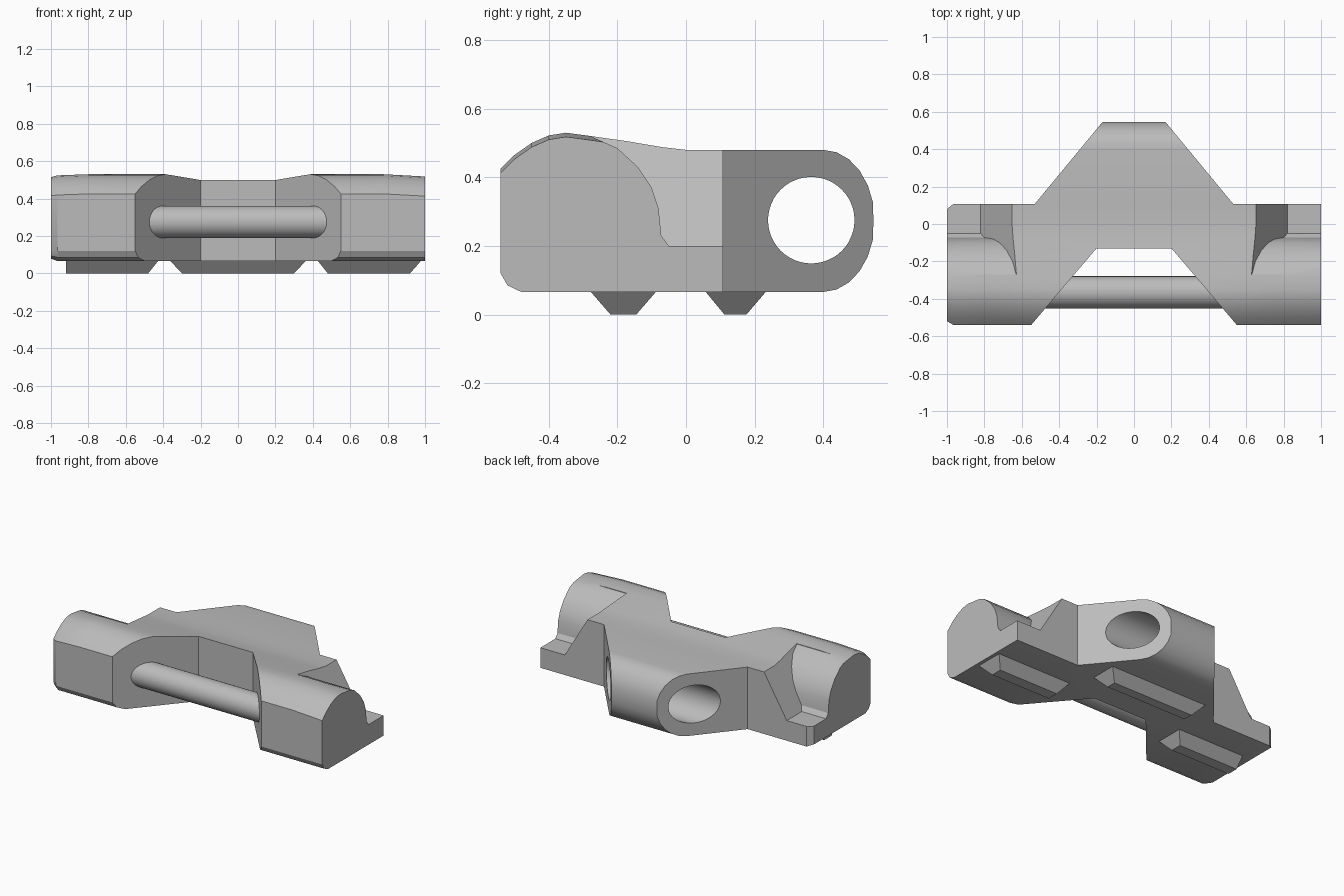
import bpy, bmesh, math
from mathutils import Matrix

if "Cube" in bpy.data.objects:
    bpy.data.objects.remove(bpy.data.objects["Cube"], do_unlink=True)

grey = bpy.data.materials.new("plain grey")
grey.use_nodes = True
grey.diffuse_color = (0.5, 0.5, 0.5, 1)
grey.node_tree.nodes["Principled BSDF"].inputs["Base Color"].default_value = (0.5, 0.5, 0.5, 1)


def make(name, bm):
    bmesh.ops.recalc_face_normals(bm, faces=bm.faces)
    mesh = bpy.data.meshes.new(name)
    bm.to_mesh(mesh)
    bm.free()
    mesh.materials.append(grey)
    obj = bpy.data.objects.new(name, mesh)
    bpy.context.collection.objects.link(obj)
    return obj


def loft(name, rings):
    """Skin a row of equal-length vertex rings and cap both ends."""
    bm = bmesh.new()
    rows = [[bm.verts.new(p) for p in ring] for ring in rings]
    n = len(rows[0])
    for a, b in zip(rows, rows[1:]):
        for i in range(n):
            j = (i + 1) % n
            bm.faces.new((a[i], a[j], b[j], b[i]))
    bm.faces.new(rows[0])
    bm.faces.new(rows[-1])
    return make(name, bm)


def rod(name, y, z, radius, length):
    bm = bmesh.new()
    turn = Matrix.Translation((0, y, z)) @ Matrix.Rotation(math.pi / 2, 4, 'Y')
    bmesh.ops.create_cone(bm, cap_ends=True, segments=48, radius1=radius,
                          radius2=radius, depth=length, matrix=turn)
    return make(name, bm)


def activate(obj):
    bpy.ops.object.select_all(action='DESELECT')
    obj.select_set(True)
    bpy.context.view_layer.objects.active = obj


def cut(obj, tool, operation='DIFFERENCE'):
    activate(obj)
    mod = obj.modifiers.new("cut", 'BOOLEAN')
    mod.object, mod.operation, mod.solver = tool, operation, 'EXACT'
    bpy.ops.object.modifier_apply(modifier=mod.name)
    bpy.data.objects.remove(tool, do_unlink=True)


# Body: side profile swept across, with the right end chamfered
nose = [(0.4 + 0.15 * math.sin(a), 0.273 + 0.207 * math.cos(a))
        for a in [math.pi * i / 12 for i in range(13)]]
# Flatten the tip of the nose slightly
nose = [(min(y, 0.546), z) for y, z in nose]
profile = [(-0.54, 0.12), (-0.54, 0.425), (-0.5, 0.465), (-0.45, 0.5), (-0.4, 0.522),
           (-0.35, 0.53), (-0.29, 0.522), (-0.17, 0.505), (-0.07, 0.488), (0, 0.48)]
profile += nose + [(-0.48, 0.066), (-0.52, 0.085)]


def section(x, inset, drop):
    return [(x, -0.2 + (y + 0.2) * inset, 0.27 + (z - 0.27) * inset - (drop if z > 0.4 else 0))
            for y, z in profile]


body = loft("body", [section(-1, 0.94, 0), section(-0.965, 1, 0.006), section(-0.8, 1, 0),
                     section(0.78, 1, 0), section(1.0, 1, 0.012)])

# Plan outline trims the sweep to shape
plan = [(-1.1, -0.6), (-0.6, -0.6), (-0.55, -0.54), (-0.2, -0.13), (0.2, -0.13),
        (0.55, -0.54), (0.6, -0.6), (1.1, -0.6), (1.1, 0.108), (0.53, 0.108),
        (0.168, 0.546), (-0.168, 0.546), (-0.53, 0.108), (-0.965, 0.108), (-1.1, 0.0)]
trim = loft("plan_trim", [[(x, y, z) for x, y in plan] for z in (-0.1, 0.8)])
cut(body, trim, 'INTERSECT')

# End shelves: barrel-shaped notch with a sloping inner wall
notch = [(-0.27, 0.516), (-0.2, 0.485), (-0.14, 0.43), (-0.1, 0.37), (-0.08, 0.31),
         (-0.072, 0.23), (-0.05, 0.2), (0.04, 0.2), (0.2, 0.2), (0.2, 0.7), (0.04, 0.7), (-0.27, 0.7)]
for side in (-1, 1):
    inner = []
    for y, z in notch:
        x = 0.82 - (z - 0.2) * 0.6
        # The right wall also has its rear corner shaved off
        if side < 0 and y > 0.1:
            x -= (z - 0.2) * 0.5
        inner.append((side * x, y, z))
    outer = [(side * 1.2, y, z) for y, z in notch]
    cut(body, loft("shelf_notch", [inner, outer]))

# Round hole across the nose
cut(body, rod("nose_hole_cutter", 0.365, 0.275, 0.126, 2))

# Cross bar between the arms
bar = rod("cross_bar", -0.365, 0.275, 0.086, 1.1)

for obj in (body, bar):
    activate(obj)
    bpy.ops.object.shade_smooth_by_angle(angle=math.radians(28))


# Feet: tapered bars underneath
def foot(name, x_top, x_low, y_top, y_low):
    rings = []
    for (x0, x1), (y0, y1), z in ((x_top, y_top, 0.075), (x_low, y_low, 0)):
        rings.append([(x0, y0, z), (x1, y0, z), (x1, y1, z), (x0, y1, z)])
    loft(name, rings)


front_y = ((-0.285, -0.08), (-0.22, -0.145))
foot("right_foot", (-0.92, -0.42), (-0.92, -0.48), *front_y)
foot("left_foot", (0.42, 0.985), (0.48, 0.92), *front_y)
foot("rear_foot", (-0.37, 0.37), (-0.3, 0.3), (0.05, 0.24), (0.112, 0.176))
